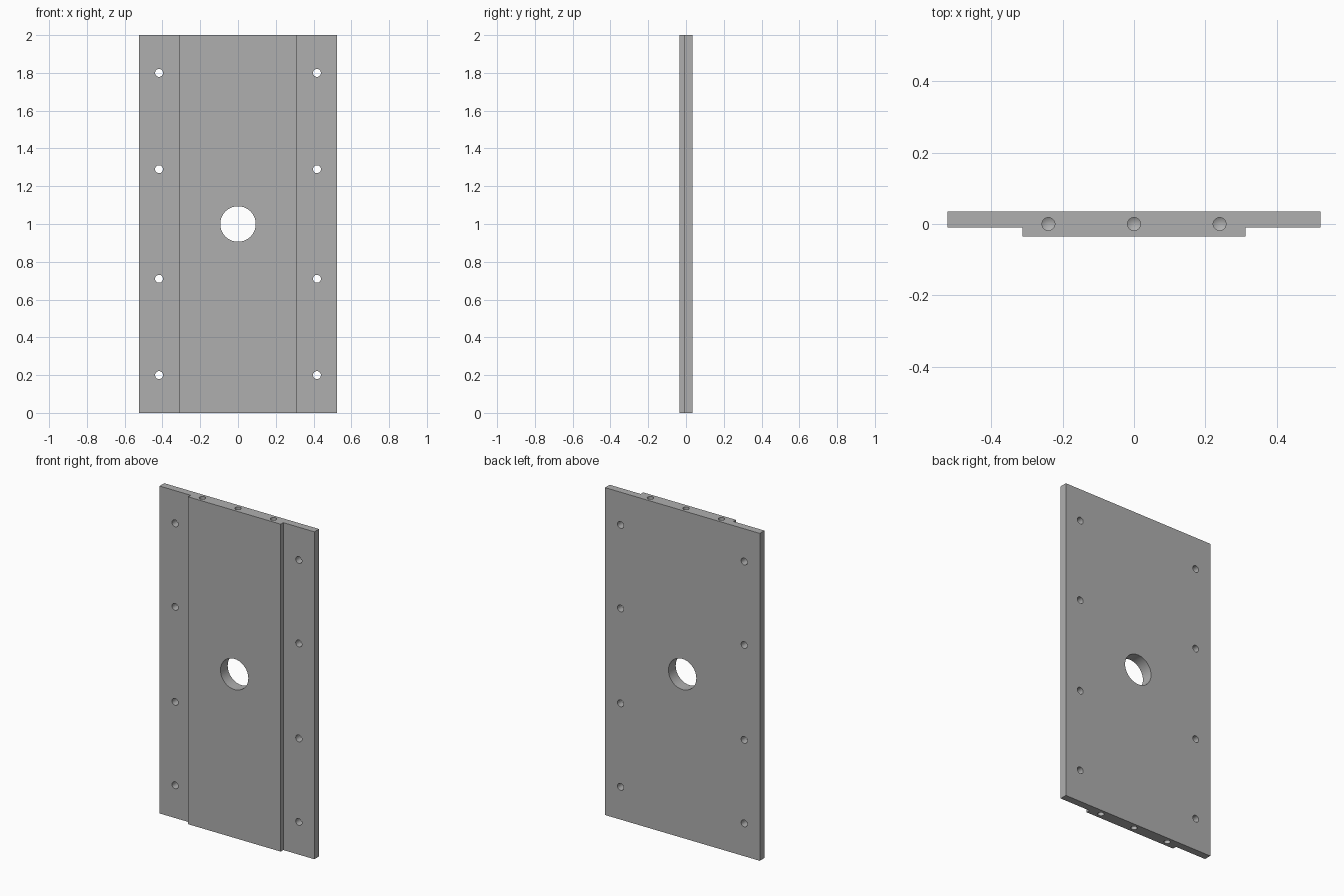
import bpy, bmesh, math
from mathutils import Matrix, Vector

cube = bpy.data.objects.get("Cube")
if cube:
    bpy.data.objects.remove(cube, do_unlink=True)

HALF_W, HALF_T, HEIGHT = 0.523, 0.035, 2.0
RIB_W, STEP_Y = 0.313, -0.01

grey = bpy.data.materials.new("machined grey")
grey.use_nodes = True
colour = (0.43, 0.43, 0.43, 1)
grey.diffuse_color = colour
grey.node_tree.nodes["Principled BSDF"].inputs["Base Color"].default_value = colour


def make_object(name, bm):
    bmesh.ops.recalc_face_normals(bm, faces=bm.faces)
    mesh = bpy.data.meshes.new(name)
    bm.to_mesh(mesh)
    bm.free()
    mesh.materials.append(grey)
    obj = bpy.data.objects.new(name, mesh)
    bpy.context.collection.objects.link(obj)
    return obj


def add_drill(bm, centre, direction, radius, length, sides=32, tip=0.0):
    """Cylinder centred on a point, with an optional conical tip at its far end."""
    direction = Vector(direction)
    turn = direction.to_track_quat('Z', 'Y').to_matrix().to_4x4()
    verts = bmesh.ops.create_cone(
        bm, cap_ends=True, segments=sides, radius1=radius, radius2=radius,
        depth=length, matrix=Matrix.Translation(centre) @ turn)["verts"]
    if tip:
        bm.normal_update()
        caps = {f for v in verts for f in v.link_faces if len(f.verts) == sides}
        end = max(caps, key=lambda f: f.calc_center_median().dot(direction))
        point = bmesh.ops.poke(bm, faces=[end])["verts"][0]
        point.co += direction * tip


# Stepped plate: profile extruded upward
half = [(HALF_W, HALF_T), (HALF_W, STEP_Y), (RIB_W, STEP_Y), (RIB_W, -HALF_T)]
outline = half + [(-x, y) for x, y in reversed(half)]
bm = bmesh.new()
base = bm.faces.new([bm.verts.new((x, y, 0)) for x, y in outline])
grown = bmesh.ops.extrude_face_region(bm, geom=[base])["geom"]
bmesh.ops.translate(bm, vec=(0, 0, HEIGHT),
                    verts=[v for v in grown if isinstance(v, bmesh.types.BMVert)])
plate = make_object("stepped_plate", bm)

# Cutters: centre bore, flange holes, blind holes in both ends
bm = bmesh.new()
add_drill(bm, (0, 0, HEIGHT / 2), (0, 1, 0), 0.094, 0.2, 64)
for x in (-0.418, 0.418):
    for offset in (0.29, 0.8):
        for sign in (-1, 1):
            add_drill(bm, (x, 0, HEIGHT / 2 + sign * offset), (0, 1, 0), 0.021, 0.2)
for x in (-0.24, 0, 0.24):
    add_drill(bm, (x, 0, HEIGHT), (0, 0, -1), 0.018, 0.24, tip=0.011)
    add_drill(bm, (x, 0, 0), (0, 0, 1), 0.018, 0.24, tip=0.011)
cutter = make_object("hole_cutter", bm)
cutter.hide_render = True

# Cut the holes and apply
cut = plate.modifiers.new("holes", 'BOOLEAN')
cut.operation, cut.solver, cut.object = 'DIFFERENCE', 'EXACT', cutter
bpy.ops.object.select_all(action='DESELECT')
plate.select_set(True)
bpy.context.view_layer.objects.active = plate
bpy.ops.object.modifier_apply(modifier=cut.name)
bpy.data.objects.remove(cutter, do_unlink=True)
bpy.ops.object.shade_smooth_by_angle(angle=math.radians(30))
